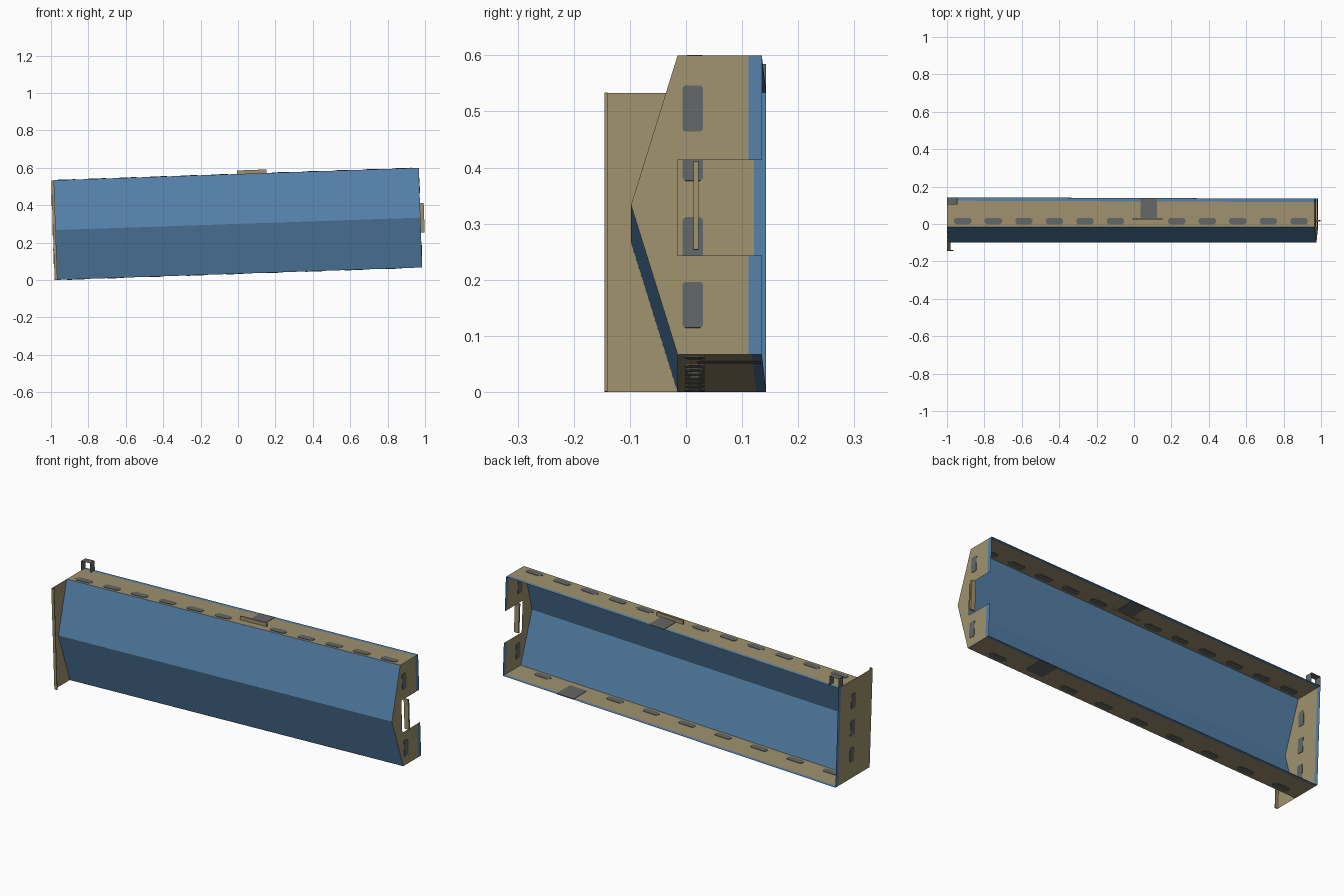
import bpy, math
from mathutils import Matrix, Vector

if "Cube" in bpy.data.objects:
    bpy.data.objects.remove(bpy.data.objects["Cube"])

def material(name, col):
    m = bpy.data.materials.new(name)
    m.diffuse_color = (*col, 1)
    m.use_nodes = True
    m.node_tree.nodes["Principled BSDF"].inputs["Base Color"].default_value = m.diffuse_color
    return m

BLUE = material("blue_paint", (0.09, 0.22, 0.40))
TAN = material("tan_body", (0.345, 0.285, 0.155))
GREY = material("dark_grey", (0.125, 0.135, 0.135))

# Everything is laid out straight, then tipped slightly about y
TILT = Matrix.Translation((-0.007, 0, 0.3)) @ Matrix.Rotation(-0.034, 4, 'Y')
L, H = 0.983, 0.2665            # half length, half height
FRONT, RIDGE = -0.015, -0.098   # front rim and fold line

def back(u):
    return 0.139 - 0.004 * u    # back rim tapers slightly

def sheet(name, verts, faces, mats, idx=None):
    me = bpy.data.meshes.new(name)
    me.from_pydata([TILT @ Vector(v) for v in verts], [], faces)
    for m in mats:
        me.materials.append(m)
    for p, i in zip(me.polygons, idx or [0] * len(faces)):
        p.material_index = i
    me.update()
    ob = bpy.data.objects.new(name, me)
    bpy.context.collection.objects.link(ob)
    return ob

def box(name, lo, hi, mat):
    v = [(x, y, z) for x in (lo[0], hi[0]) for y in (lo[1], hi[1]) for z in (lo[2], hi[2])]
    f = [(0, 1, 3, 2), (4, 6, 7, 5), (0, 4, 5, 1), (2, 3, 7, 6), (0, 2, 6, 4), (1, 5, 7, 3)]
    return sheet(name, v, f, [mat])

def patch(name, axis, pos, a0, a1, y0, y1, c=0.01):
    """Thin chamfered plate lying through a wall; axis is the wall normal."""
    ring = [(a0 + c, y0), (a1 - c, y0), (a1, y0 + c), (a1, y1 - c),
            (a1 - c, y1), (a0 + c, y1), (a0, y1 - c), (a0, y0 + c)]
    v = []
    for d in (-0.002, 0.002):
        v += [(a, y, pos + d) if axis == 'z' else (pos + d, y, a) for a, y in ring]
    f = [tuple(range(7, -1, -1)), tuple(range(8, 16))]
    f += [(i, (i + 1) % 8, (i + 1) % 8 + 8, i + 8) for i in range(8)]
    return sheet(name, v, f, [GREY])

# Folded front panel
sheet("front_panel",
      [(u, y, w) for u in (-L, L) for y, w in ((FRONT, -H), (RIDGE, 0), (FRONT, H))],
      [(0, 3, 4, 1), (1, 4, 5, 2)], [BLUE])

# Top and bottom walls with a blue back rim
for name, w in (("top_wall", H), ("bottom_wall", -H)):
    v = []
    for u in (-L, L):
        v += [(u, FRONT, w), (u, back(u) - 0.018, w), (u, back(u), w)]
    f = [(0, 3, 4, 1), (1, 4, 5, 2)]
    if w < 0:
        f = [q[::-1] for q in f]
    sheet(name, v, f, [TAN, BLUE], [0, 1])

# Right end wall, notched in the middle, with blue back rim
b = back(L)
N0, N1 = -0.09, 0.08
v = [(L, FRONT, -H), (L, FRONT, N0), (L, FRONT, N1), (L, FRONT, H), (L, RIDGE, 0)]
for y in (b - 0.024, b):
    v += [(L, y, w) for w in (-H, N0, N1, H)]
sheet("right_end", v,
      [(0, 1, 2, 3, 4), (0, 5, 6, 1), (2, 7, 8, 3), (5, 9, 10, 6), (7, 11, 12, 8)],
      [TAN, BLUE], [0, 0, 0, 1, 1])

# Left end plate, reaching out past the front panel, with a narrow lip
b = back(-L)
sheet("left_end", [(-L, y, w) for y in (-0.145, b - 0.022, b) for w in (-H, H)],
      [(0, 1, 3, 2), (2, 3, 5, 4)], [TAN, BLUE], [0, 1])
box("left_end_lip", (-L, -0.145, -H), (-L + 0.015, -0.14, H), TAN)

# Dark patches along the top and bottom walls
for i in range(12):
    u = -0.9 + 0.1635 * i
    if i == 6:
        patch("top_large_patch", 'z', H, 0.05, 0.14, 0.03, 0.136, 0.004)
    else:
        patch("top_patch", 'z', H, u - 0.046, u + 0.046, -0.002, 0.033)
for i in range(9):
    u = -0.87 + 0.2125 * i
    if i == 7:
        patch("bottom_large_patch", 'z', -H, u - 0.05, u + 0.05, 0.02, 0.134, 0.004)
    else:
        patch("bottom_patch", 'z', -H, u - 0.046, u + 0.046, -0.002, 0.033)

# Dark patches on both ends
for w in (-0.178, 0.172):
    patch("right_patch", 'x', L, w - 0.041, w + 0.041, -0.006, 0.03, 0.004)
for w in (-0.14, 0.005, 0.15):
    patch("left_patch", 'x', -L, w - 0.04, w + 0.04, -0.006, 0.03, 0.004)

# Latch tabs on the top wall and in the right notch
box("top_tab", (0.01, 0.025, H - 0.005), (0.168, 0.033, H + 0.019), TAN)
box("right_tab", (L - 0.006, 0.013, -0.08), (L + 0.02, 0.022, 0.077), TAN)

# Open strap bracket on the back left corner
x0, x1, y0, y1, z0, z1 = -0.982, -0.928, 0.105, 0.143, H, H + 0.05
sheet("corner_bracket",
      [(x, y, z) for x, z in ((x0, z0), (x0, z1), (x1, z1), (x1, z0)) for y in (y0, y1)],
      [(0, 2, 3, 1), (2, 4, 5, 3), (4, 6, 7, 5)], [GREY])
